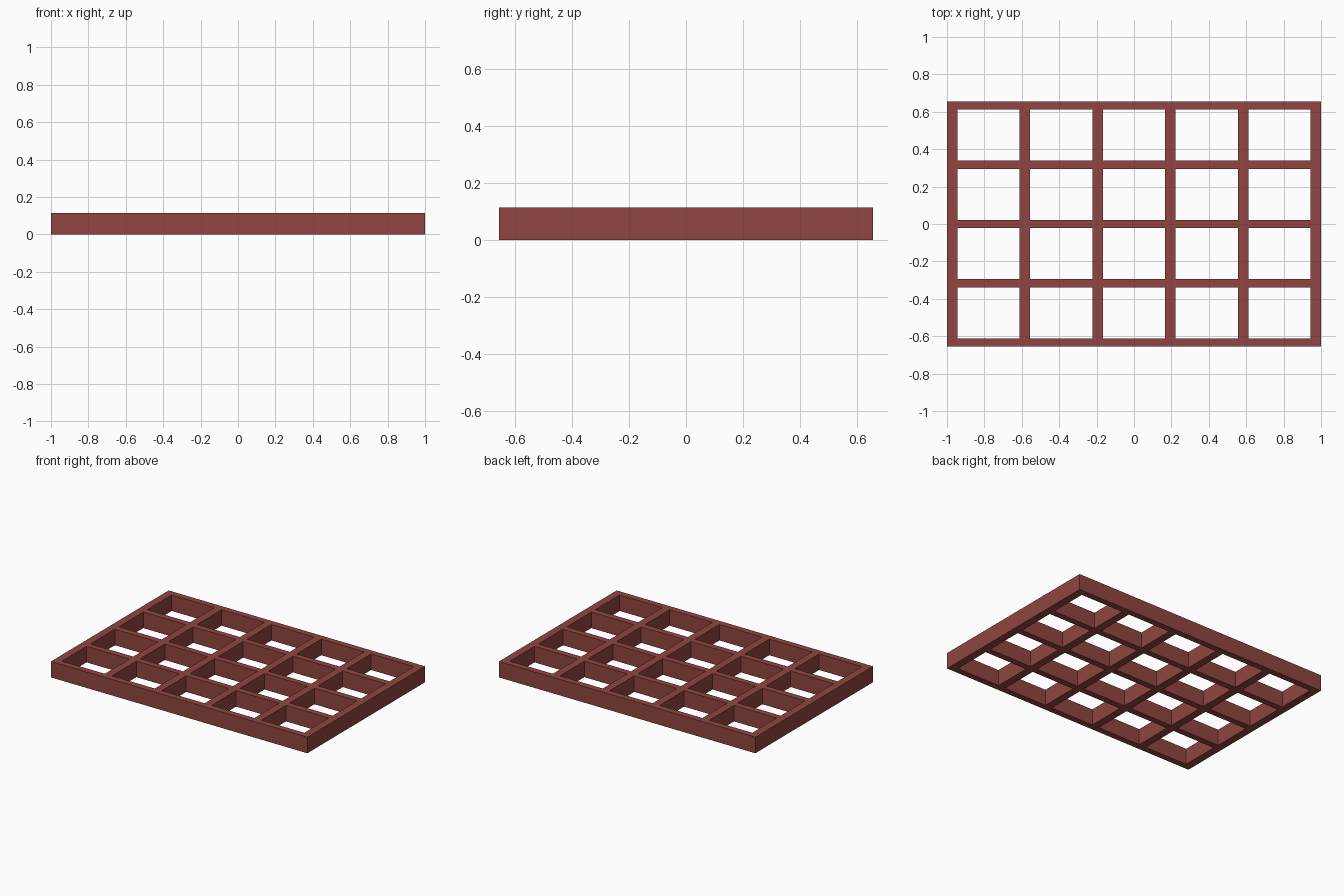
import bpy, bmesh

if "Cube" in bpy.data.objects:
    bpy.data.objects.remove(bpy.data.objects["Cube"])

HALF_X, HALF_Y, HEIGHT = 1.0, 0.655, 0.113
COLS, ROWS = 5, 4
BAR_X, BAR_Y = 0.055, 0.044


def bar_edges(half, cells, bar):
    """Both edges of every bar along one axis, in order."""
    pitch = (2 * half - bar) / cells
    return [-half + i * pitch + off for i in range(cells + 1) for off in (0, bar)]


xs = bar_edges(HALF_X, COLS, BAR_X)
ys = bar_edges(HALF_Y, ROWS, BAR_Y)

# Flat lattice: fill every grid cell except the openings (odd column and odd row)
bm = bmesh.new()
verts = [[bm.verts.new((x, y, 0)) for y in ys] for x in xs]
for i in range(len(xs) - 1):
    for j in range(len(ys) - 1):
        if not (i % 2 and j % 2):
            bm.faces.new((verts[i][j], verts[i + 1][j],
                          verts[i + 1][j + 1], verts[i][j + 1]))

# Raise the lattice into a solid grid of bars
ext = bmesh.ops.extrude_face_region(bm, geom=bm.faces[:], use_keep_orig=True)
top = [g for g in ext["geom"] if isinstance(g, bmesh.types.BMVert)]
bmesh.ops.translate(bm, verts=top, vec=(0, 0, HEIGHT))
bmesh.ops.recalc_face_normals(bm, faces=bm.faces[:])

mesh = bpy.data.meshes.new("lattice_tray")
bm.to_mesh(mesh)
bm.free()
tray = bpy.data.objects.new("lattice_tray", mesh)
bpy.context.collection.objects.link(tray)

# Red-brown finish
mat = bpy.data.materials.new("red_brown")
mat.diffuse_color = (0.28, 0.06, 0.052, 1)
mat.use_nodes = True
mat.node_tree.nodes["Principled BSDF"].inputs["Base Color"].default_value = mat.diffuse_color
mesh.materials.append(mat)
